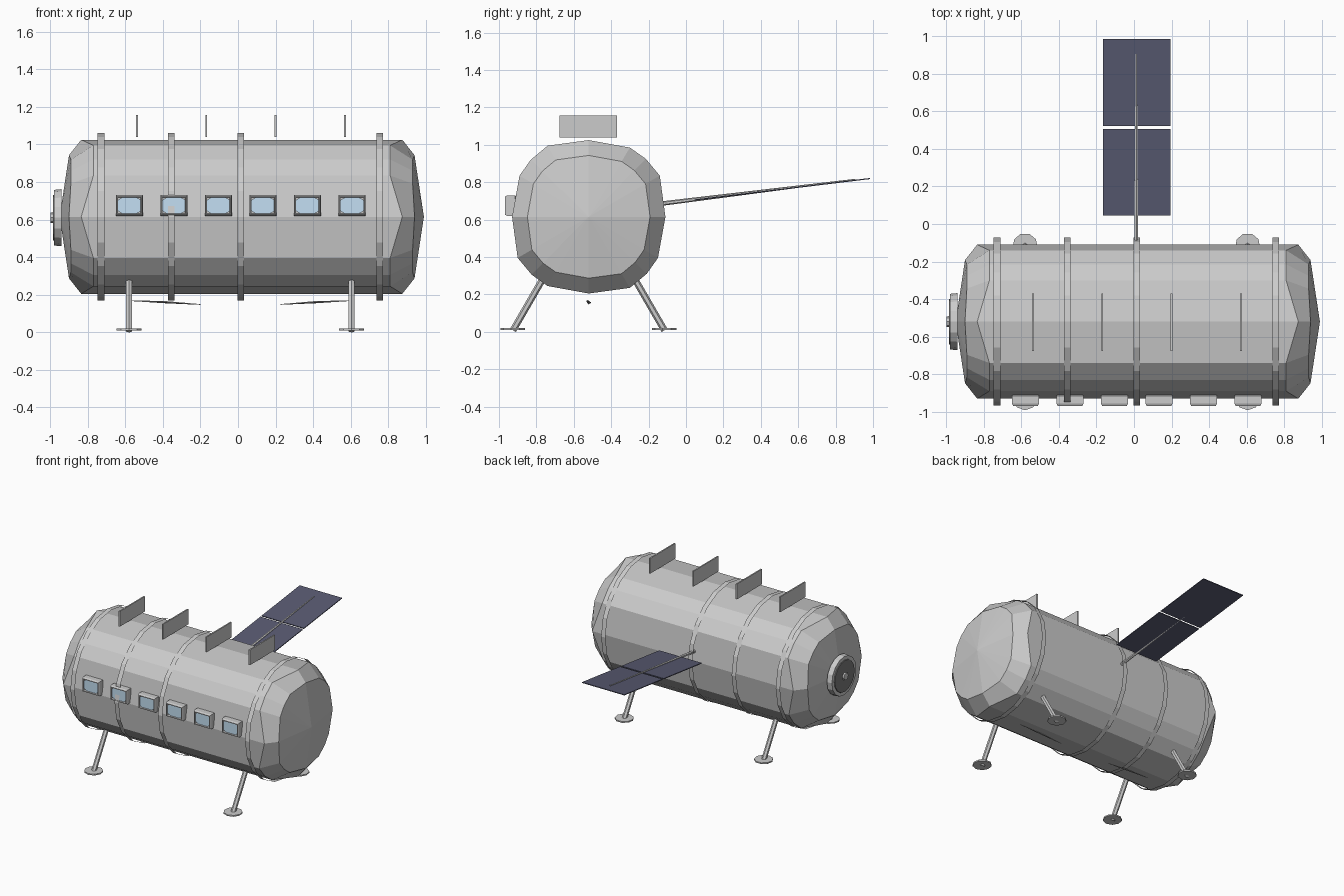
import bpy, bmesh, math
from mathutils import Vector

if "Cube" in bpy.data.objects:
    bpy.data.objects.remove(bpy.data.objects["Cube"])

CX, CY, CZ = 0.02, -0.52, 0.615   # hull centre


def material(name, rgb):
    m = bpy.data.materials.new(name)
    m.diffuse_color = (*rgb, 1)
    m.use_nodes = True
    m.node_tree.nodes["Principled BSDF"].inputs["Base Color"].default_value = m.diffuse_color
    return m


def finish(name, bm, mat=None, normals=True):
    if normals:
        bmesh.ops.recalc_face_normals(bm, faces=bm.faces[:])
    me = bpy.data.meshes.new(name)
    bm.to_mesh(me)
    bm.free()
    ob = bpy.data.objects.new(name, me)
    bpy.context.collection.objects.link(ob)
    if mat:
        me.materials.append(mat)
    return ob


def bridge(bm, a, b):
    n = len(a)
    for i in range(n):
        bm.faces.new((a[i], a[(i + 1) % n], b[(i + 1) % n], b[i]))


def box(name, lo, hi, mat=None):
    bm = bmesh.new()
    bmesh.ops.create_cube(bm, size=1)
    for v in bm.verts:
        v.co = Vector([(l + h) / 2 + c * (h - l) for l, h, c in zip(lo, hi, v.co)])
    return finish(name, bm, mat)


def rod(name, p, q, r1, r2, sides, mat=None):
    p, q = Vector(p), Vector(q)
    bm = bmesh.new()
    bmesh.ops.create_cone(bm, cap_ends=True, segments=sides, radius1=r1, radius2=r2,
                          depth=(q - p).length)
    ob = finish(name, bm, mat)
    ob.location = (p + q) / 2
    ob.rotation_euler = (q - p).to_track_quat('Z', 'Y').to_euler()
    return ob


glass = material("window_blue", (0.55, 0.74, 0.9))
solar = material("solar_navy", (0.10, 0.105, 0.17))
dark = material("door_dark", (0.2, 0.2, 0.2))

# Hull: 16-sided barrel with faceted domed ends
quarter = [(0.41, 0), (0.38, 0.22), (0.305, 0.31), (0.22, 0.37)]
section = []
for k in range(4):
    for y, z in quarter:
        for _ in range(k):
            y, z = -z, y
        section.append((y, z))
bm = bmesh.new()


def hull_ring(x_axis, x_other, s):
    return [bm.verts.new((x_axis if i % 4 == 0 else x_other, CY + y * s, CZ + z * s))
            for i, (y, z) in enumerate(section)]


rings = [hull_ring(CX + a, CX + b, s) for a, b, s in
         [(-0.92, -0.91, 0.8), (-0.855, -0.79, 1), (0.855, 0.79, 1), (0.92, 0.91, 0.8)]]
for a, b in zip(rings, rings[1:]):
    bridge(bm, a, b)
for ring, x in ((rings[0], CX - 0.97), (rings[-1], CX + 0.97)):
    tip = bm.verts.new((x, CY, CZ))
    for i in range(16):
        bm.faces.new((ring[i], ring[(i + 1) % 16], tip))
finish("hull", bm)

# Thin open bands around the hull
for n, x in enumerate((-0.73, -0.355, 0.015, 0.755)):
    bm = bmesh.new()
    loops = [[bm.verts.new((x + d, CY + 0.447 * math.cos(i * math.tau / 20),
                            CZ + 0.447 * math.sin(i * math.tau / 20))) for i in range(20)]
             for d in (0.018, -0.018)]
    bridge(bm, *loops)
    finish(f"hull_band_{n}", bm)

# Windows: bevelled frame with a recess, and a pane inside
for n in range(6):
    x = -0.578 + n * 0.237
    bm = bmesh.new()
    spec = [(0.06, 0.044, -0.90), (0.072, 0.055, -0.915), (0.072, 0.055, -0.955),
            (0.066, 0.049, -0.968), (0.062, 0.044, -0.968), (0.060, 0.042, -0.95)]
    loops = [[bm.verts.new((x + sx * w, y, 0.675 + sz * h))
              for sx, sz in ((-1, -1), (1, -1), (1, 1), (-1, 1))] for w, h, y in spec]
    for a, b in zip(loops, loops[1:]):
        bridge(bm, a, b)
    bm.faces.new(loops[0])
    bm.faces.new(loops[-1])
    finish(f"window_frame_{n}", bm)
    bm = bmesh.new()
    pane = [(-0.06, -0.03), (-0.04, -0.042), (0.04, -0.042), (0.06, -0.03),
            (0.06, 0.03), (0.04, 0.042), (-0.04, 0.042), (-0.06, 0.03)]
    bm.faces.new([bm.verts.new((x + px, -0.958, 0.675 + pz)) for px, pz in pane])
    finish(f"window_pane_{n}", bm, glass, normals=False)

# Radiator fins above the roof
for n in range(4):
    x = -0.538 + n * 0.369
    box(f"roof_fin_{n}", (x - 0.005, -0.675, 1.04), (x + 0.005, -0.37, 1.157))

# Splayed legs with flat feet, and thin braces below the belly
for sx, x in ((-1, -0.58), (1, 0.605)):
    for sy, side in ((-1, "front"), (1, "back")):
        tag = f"{side}_{'left' if sx < 0 else 'right'}"
        foot_y = CY + sy * 0.405
        rod(f"{tag}_leg", (x, foot_y, 0.008), (x, CY + sy * 0.23, 0.31), 0.018, 0.018, 6)
        rod(f"{tag}_foot", (x, foot_y, 0.01), (x, foot_y, 0.02), 0.067, 0.067, 9)
    bm = bmesh.new()
    x0, x1 = x - sx * 0.01, x - sx * 0.38
    pts = [(x0, CY - 0.005, 0.17), ((x0 + x1) / 2, CY - 0.012, 0.166),
           (x1, CY, 0.15), ((x0 + x1) / 2, CY + 0.012, 0.158)]
    bm.faces.new([bm.verts.new(p) for p in pts])
    ob = finish(f"belly_brace_{'left' if sx < 0 else 'right'}", bm)
    ob.modifiers.new("thickness", 'SOLIDIFY').thickness = 0.004

# Round hatch on the left end
rod("hatch_rim", (-0.94, CY, 0.61), (-0.98, CY, 0.61), 0.152, 0.148, 16)
rod("hatch_door", (-0.975, CY, 0.61), (-0.986, CY, 0.61), 0.122, 0.12, 16, dark)
rod("hatch_knob", (-0.98, CY, 0.61), (-0.998, CY, 0.61), 0.03, 0.028, 8)

# Tilted solar wing: two panels on a tapered arm
wing_z = lambda y: 0.705 + (y - 0.045) * 0.122
for n, (y0, y1) in enumerate(((0.045, 0.507), (0.522, 0.985))):
    bm = bmesh.new()
    loops = [[bm.verts.new((px, py, wing_z(py) + d)) for px, py in
              ((-0.165, y0), (0.195, y0), (0.195, y1), (-0.165, y1))] for d in (-0.003, 0.003)]
    bridge(bm, *loops)
    bm.faces.new(loops[0])
    bm.faces.new(loops[1])
    finish(f"solar_panel_{n}", bm, solar)
rod("solar_arm", (0.012, -0.12, 0.687), (0.012, 0.905, 0.814), 0.012, 0.004, 6)
